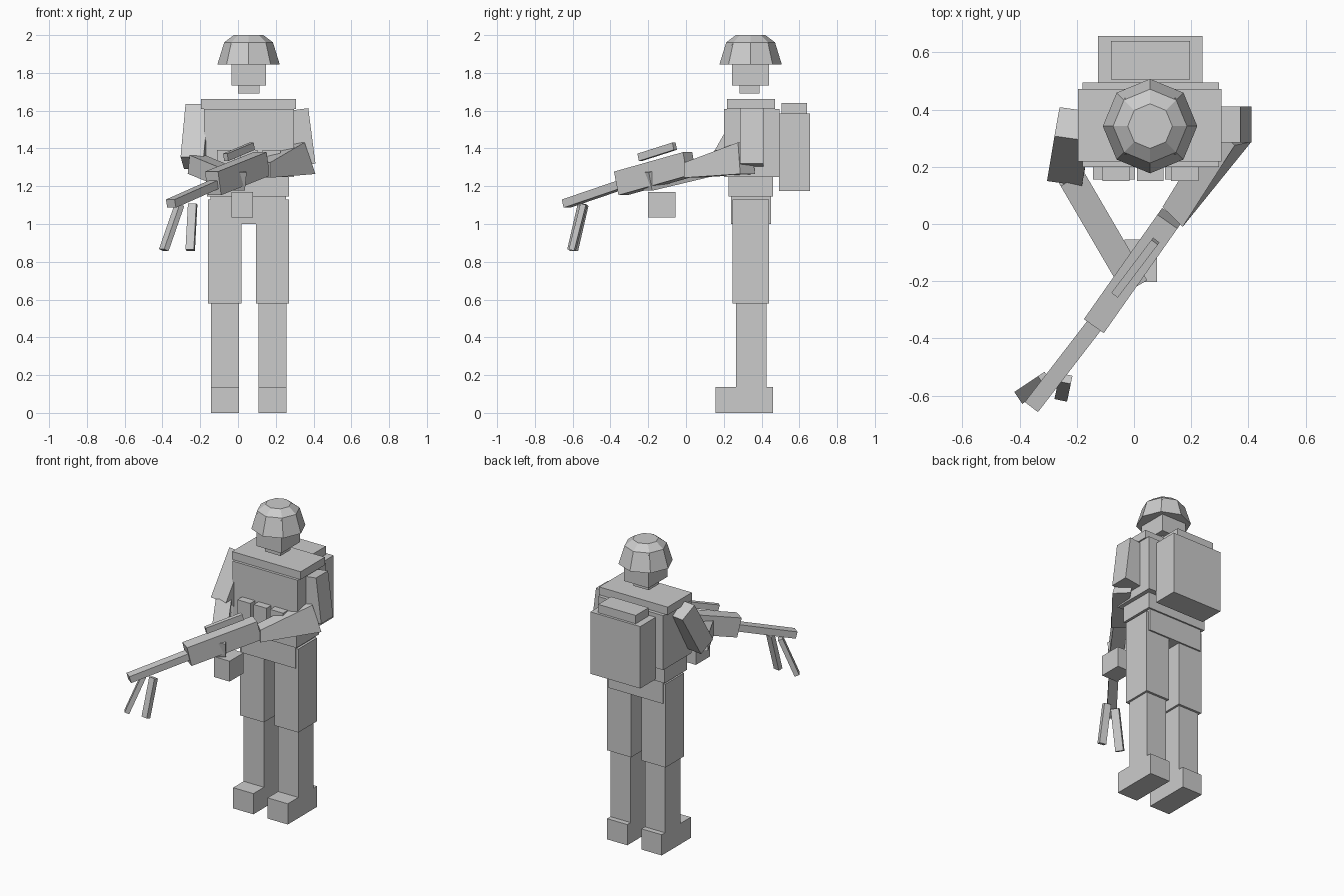
import bpy
import math
from mathutils import Vector as V

if "Cube" in bpy.data.objects:
    bpy.data.objects.remove(bpy.data.objects["Cube"])

grey = bpy.data.materials.new("light grey")
grey.diffuse_color = (0.6, 0.6, 0.6, 1)
grey.use_nodes = True
grey.node_tree.nodes["Principled BSDF"].inputs["Base Color"].default_value = grey.diffuse_color


def mesh(name, verts, faces):
    me = bpy.data.meshes.new(name)
    me.from_pydata([tuple(v) for v in verts], [], faces)
    me.materials.append(grey)
    ob = bpy.data.objects.new(name, me)
    bpy.context.collection.objects.link(ob)
    return ob


QUADS = [(3, 2, 1, 0), (4, 5, 6, 7), (0, 1, 5, 4),
         (1, 2, 6, 5), (2, 3, 7, 6), (3, 0, 4, 7)]


def loft(name, ring_a, ring_b):
    """Six-sided solid between two four-point rings."""
    return mesh(name, ring_a + ring_b, QUADS)


def box(name, x0, x1, y0, y1, z0, z1):
    ring = [(x0, y0), (x1, y0), (x1, y1), (x0, y1)]
    return loft(name, [(x, y, z0) for x, y in ring], [(x, y, z1) for x, y in ring])


def slab(name, corner, a, b, c):
    """Box from a corner and three edge vectors."""
    o, a, b, c = V(corner), V(a), V(b), V(c)
    return loft(name, [o, o + b, o + b + c, o + c],
                [o + a, o + a + b, o + a + b + c, o + a + c])


def beam(name, p, q, width, height):
    """Straight bar from p to q, kept level across its width."""
    p, q = V(p), V(q)
    d = (q - p).normalized()
    s = d.cross(V((0, 0, 1))).normalized()
    u = s.cross(d)
    return slab(name, p - s * width / 2 - u * height / 2, q - p, s * width, u * height)


CX, CY = 0.056, 0.342   # body axis

# legs and boots
for side, s in (("right", -1), ("left", 1)):
    x = CX + s * 0.126
    box(side + "_boot", x - 0.074, x + 0.074, 0.155, 0.46, 0, 0.137)
    box(side + "_shin", x - 0.074, x + 0.074, 0.265, 0.425, 0.137, 0.578)
    box(side + "_thigh", x - 0.088, x + 0.088, 0.245, 0.44, 0.578, 1.13)

# trunk
box("hips", -0.145, 0.254, 0.238, 0.45, 1.0, 1.145)
box("belt", -0.165, 0.27, 0.225, 0.46, 1.145, 1.25)
box("torso", -0.18, 0.297, 0.2, 0.495, 1.25, 1.61)
box("shoulder_plate", -0.196, 0.306, 0.218, 0.472, 1.61, 1.662)
for i, (a, b) in enumerate([(-0.11, -0.015), (0.01, 0.103), (0.13, 0.225)]):
    box("chest_pouch_%d" % i, a, b, 0.15, 0.2, 1.26, 1.392)

# backpack
box("backpack", -0.125, 0.24, 0.492, 0.657, 1.175, 1.585)
box("backpack_roll", -0.08, 0.195, 0.505, 0.64, 1.585, 1.64)

# head and helmet
box("neck", 0.0, 0.113, 0.283, 0.39, 1.69, 1.735)
box("head", -0.034, 0.147, 0.243, 0.44, 1.732, 1.95)
verts = []
for r, z in ((0.165, 1.845), (0.129, 1.962), (0.078, 2.0)):
    for k in range(8):
        t = k * math.pi / 4
        verts.append((CX + r * math.cos(t), CY + r * math.sin(t), z))
faces = [tuple(reversed(range(8))), tuple(range(16, 24))]
for j in (0, 8):
    for k in range(8):
        n = (k + 1) % 8
        faces.append((j + k, j + n, j + 8 + n, j + 8 + k))
mesh("helmet", verts, faces)

# arms
slab("left_upper_arm", (0.372, 0.285, 1.613), (0.038, 0, -0.293),
     (0, 0.125, 0), (-0.124, 0, -0.016))
slab("right_upper_arm", (-0.278, 0.307, 1.634), (-0.026, -0.157, -0.278),
     (0.018, 0.101, -0.065), (0.122, -0.017, 0))
beam("right_forearm", (-0.22, 0.165, 1.315), (0.0, -0.212, 1.225), 0.095, 0.1)
box("right_hand", -0.034, 0.08, -0.202, -0.055, 1.035, 1.17)
loft("left_forearm",
     [(0.17, -0.01, 1.245), (0.17, -0.01, 1.325), (0.1, 0.06, 1.325), (0.1, 0.06, 1.245)],
     [(0.41, 0.287, 1.265), (0.352, 0.275, 1.432), (0.275, 0.345, 1.432), (0.333, 0.365, 1.265)])

# rifle with bipod
beam("rifle_body", (-0.132, -0.345, 1.215), (0.125, 0.02, 1.318), 0.085, 0.128)
beam("rifle_barrel", (-0.355, -0.635, 1.108), (-0.12, -0.33, 1.212), 0.058, 0.045)
beam("rifle_sight", (-0.065, -0.245, 1.353), (0.075, -0.06, 1.412), 0.028, 0.04)
beam("bipod_leg_a", (-0.31, -0.545, 1.1), (-0.393, -0.6, 0.862), 0.05, 0.03)
beam("bipod_leg_b", (-0.24, -0.54, 1.105), (-0.253, -0.602, 0.862), 0.045, 0.03)

# make all face normals point outward
import bmesh
for ob in bpy.data.objects:
    bm = bmesh.new()
    bm.from_mesh(ob.data)
    bmesh.ops.recalc_face_normals(bm, faces=bm.faces)
    bm.to_mesh(ob.data)
    bm.free()
